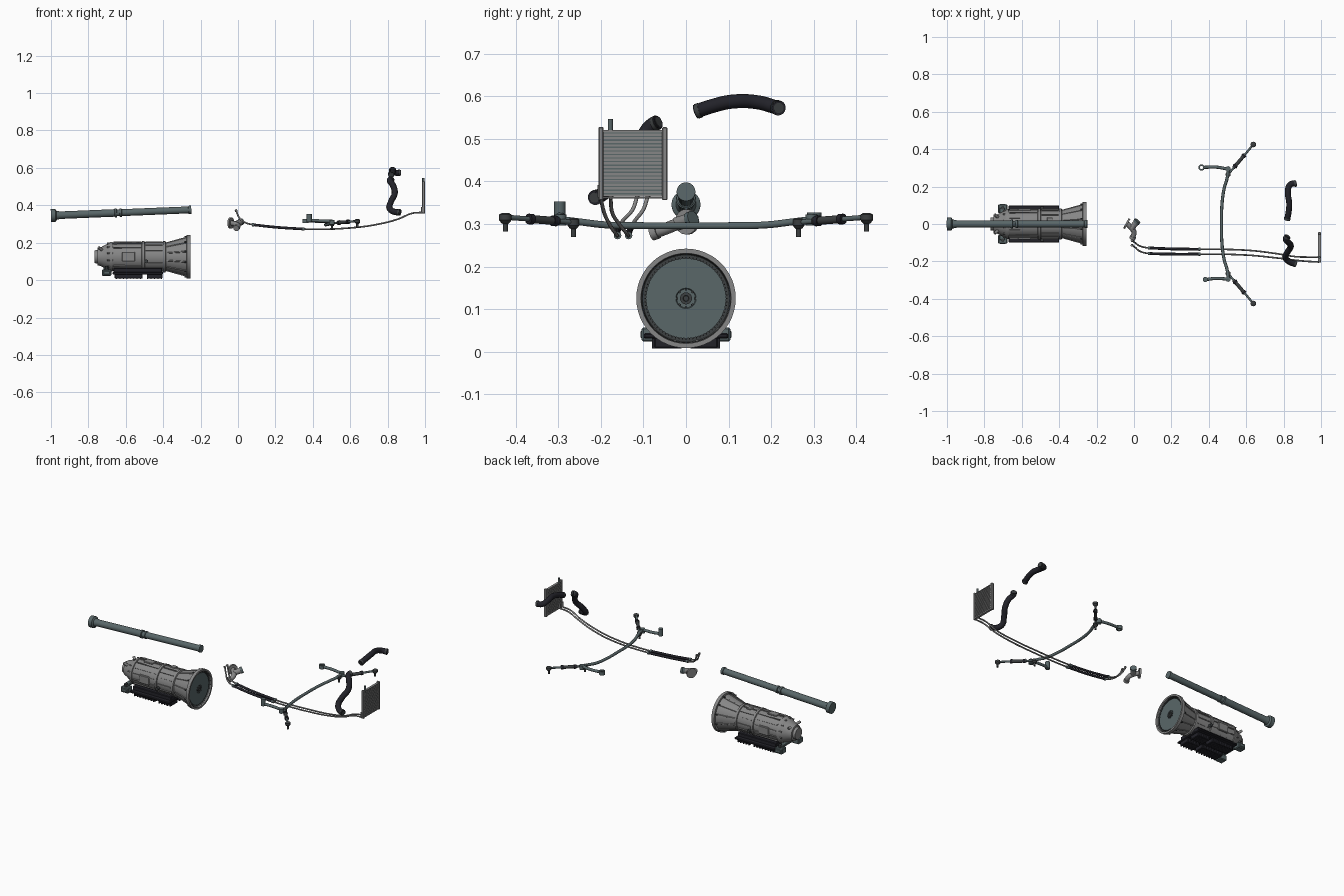
import bpy, bmesh, math
from mathutils import Vector, Matrix

cube = bpy.data.objects.get("Cube")
if cube:
    bpy.data.objects.remove(cube, do_unlink=True)


def material(name, rgb):
    m = bpy.data.materials.new(name)
    m.use_nodes = True
    m.diffuse_color = (*rgb, 1)
    m.node_tree.nodes["Principled BSDF"].inputs["Base Color"].default_value = (*rgb, 1)
    return m


ALLOY = material("cast alloy", (.24, .24, .24))
STEEL = material("grey green steel", (.10, .135, .14))
DARK = material("dark metal", (.045, .05, .052))
RUBBER = material("black rubber", (.016, .016, .022))


def finish(bm, name, mat, smooth=True):
    bmesh.ops.recalc_face_normals(bm, faces=bm.faces)
    mesh = bpy.data.meshes.new(name)
    bm.to_mesh(mesh)
    bm.free()
    mesh.materials.append(mat)
    ob = bpy.data.objects.new(name, mesh)
    bpy.context.collection.objects.link(ob)
    if smooth:
        bpy.ops.object.select_all(action='DESELECT')
        ob.select_set(True)
        bpy.context.view_layer.objects.active = ob
        bpy.ops.object.shade_smooth_by_angle(angle=math.radians(35))
    return ob


def lathe(name, profile, mat, origin=(0, 0, 0), direction=(1, 0, 0), sides=32):
    """Turn (distance, radius) pairs around an axis."""
    bm = bmesh.new()
    rot = Vector((1, 0, 0)).rotation_difference(Vector(direction)).to_matrix().to_4x4()
    place = Matrix.Translation(origin) @ rot
    verts = [bm.verts.new(place @ Vector((d, 0, r))) for d, r in profile]
    edges = [bm.edges.new(p) for p in zip(verts, verts[1:])]
    axis = place.to_3x3() @ Vector((1, 0, 0))
    bmesh.ops.spin(bm, geom=verts + edges, cent=origin, axis=axis,
                   angle=math.tau, steps=sides)
    bmesh.ops.remove_doubles(bm, verts=bm.verts, dist=1e-5)
    return finish(bm, name, mat)


def rod(name, a, b, r, mat, sides=16):
    a, b = Vector(a), Vector(b)
    n = (b - a).length
    return lathe(name, [(0, 0), (0, r), (n, r), (n, 0)], mat, a, b - a, sides)


def boxes(name, items, mat, bevel=0):
    """Join boxes given as (centre, size, turn about the x axis)."""
    bm = bmesh.new()
    for centre, size, turn in items:
        place = Matrix.Rotation(turn, 4, 'X') @ Matrix.Translation(centre)
        bmesh.ops.create_cube(bm, size=1, matrix=place @ Matrix.Diagonal((*size, 1)))
    if bevel:
        bmesh.ops.bevel(bm, geom=bm.edges[:], offset=bevel, segments=1, affect='EDGES')
    return finish(bm, name, mat, False)


def tube(name, points, r, mat):
    """Smooth round pipe passing through the points."""
    cu = bpy.data.curves.new(name, 'CURVE')
    cu.dimensions = '3D'
    cu.bevel_depth, cu.bevel_resolution, cu.resolution_u = r, 3, 8
    cu.use_fill_caps = True
    sp = cu.splines.new('BEZIER')
    sp.bezier_points.add(len(points) - 1)
    for bp, p in zip(sp.bezier_points, points):
        bp.co = p
        bp.handle_left_type = bp.handle_right_type = 'AUTO'
    cu.materials.append(mat)
    ob = bpy.data.objects.new(name, cu)
    bpy.context.collection.objects.link(ob)
    bpy.ops.object.select_all(action='DESELECT')
    ob.select_set(True)
    bpy.context.view_layer.objects.active = ob
    bpy.ops.object.convert(target='MESH')
    bpy.ops.object.shade_smooth_by_angle(angle=math.radians(40))
    return bpy.context.object


# Drive shaft with end flange and centre joint
lathe("drive_shaft", [(0, 0), (0, .034), (.024, .034), (.03, .024), (.05, .02),
                      (.34, .02), (.342, .024), (.352, .024), (.354, .017),
                      (.366, .017), (.368, .022), (.378, .022), (.38, .0185),
                      (.735, .0185), (.737, .022), (.751, .022), (.751, 0)],
      STEEL, (-1, 0, .345), (.75, 0, .031))

# Gearbox casing: tail, body, bell housing
AX = (0, 0, .125)
lathe("gearbox_casing", [(-.768, 0), (-.768, .034), (-.752, .036), (-.75, .046),
                         (-.735, .05), (-.69, .073), (-.68, .08), (-.672, .08),
                         (-.67, .075), (-.515, .078), (-.513, .084), (-.5, .084),
                         (-.498, .078), (-.402, .078), (-.4, .083), (-.388, .083),
                         (-.385, .076), (-.275, .106), (-.274, .117), (-.255, .117),
                         (-.255, .106), (-.285, .102), (-.285, 0)], ALLOY, AX, sides=48)
ribs = []
for i in range(14):
    ribs.append(((-.59, 0, .077), (.15, .005, .009), math.tau * i / 14))
    ribs.append(((-.45, 0, .079), (.09, .005, .008), math.tau * (i + .5) / 14))
casing_ribs = boxes("casing_ribs", ribs, ALLOY)
casing_ribs.location = AX
for i in range(12):
    a = math.tau * (i + .5) / 12
    u = Vector((0, math.cos(a), math.sin(a)))
    rod("bell_rib", Vector(AX) + u * .075 + Vector((-.385, 0, 0)),
        Vector(AX) + u * .108 + Vector((-.27, 0, 0)), .004, ALLOY, 6)
    rod("bell_bolt", Vector(AX) + u * .11 + Vector((-.287, 0, 0)),
        Vector(AX) + u * .11 + Vector((-.272, 0, 0)), .005, DARK, 6)
    rod("tail_bolt", Vector(AX) + u * .073 + Vector((-.7, 0, 0)),
        Vector(AX) + u * .073 + Vector((-.668, 0, 0)), .0045, ALLOY, 6)

# Flywheel disc, teeth and hub
lathe("flywheel", [(-.284, 0), (-.284, .094), (-.265, .094), (-.265, .024),
                   (-.268, .022), (-.268, 0)], STEEL, AX, sides=48)
lathe("bell_recess", [(-.283, .093), (-.283, .1025), (-.262, .1045), (-.262, .106)],
      DARK, AX, sides=48)
teeth = boxes("ring_teeth", [((-.273, 0, .095), (.014, .0025, .005), math.tau * i / 72)
                             for i in range(72)], DARK)
teeth.location = AX
lathe("flywheel_hub", [(-.27, 0), (-.27, .014), (-.262, .014), (-.262, .007),
                       (-.266, .006), (-.266, 0)], DARK, AX)
for i in range(8):
    u = Vector((0, math.cos(math.tau * i / 8), math.sin(math.tau * i / 8))) * .021
    rod("hub_bolt", Vector(AX) + u + Vector((-.27, 0, 0)),
        Vector(AX) + u + Vector((-.262, 0, 0)), .003, DARK, 6)

# Side fittings on the casing
for s in (-1, 1):
    boxes("side_cover", [((-.585, s * .075, .125), (.07, .014, .05), 0)], ALLOY, .003)
    rod("side_plug", (-.49, s * .07, .1), (-.49, s * .093, .1), .01, DARK)
    rod("tail_port", (-.72, s * .03, .155), (-.745, s * .05, .175), .008, ALLOY)
boxes("top_cover", [((-.6, 0, .203), (.06, .04, .008), 0),
                    ((-.45, .02, .204), (.03, .03, .006), 0)], ALLOY, .002)

# Sump in two halves, with cooling ribs
boxes("sump", [((-.535, 0, .05), (.26, .15, .03), 0),
               ((-.535, 0, .037), (.27, .20, .012), 0),
               ((-.585, .045, .021), (.15, .06, .026), 0),
               ((-.585, -.045, .021), (.15, .06, .026), 0),
               ((-.445, .045, .021), (.08, .06, .026), 0),
               ((-.445, -.045, .021), (.08, .06, .026), 0)], RUBBER, .003)
boxes("sump_ribs", [((-.65 + .0185 * i, s * .045, .02), (.005, .07, .026), 0)
                    for i in range(14) if i != 8 for s in (-1, 1)], RUBBER)

# Rear mount with two feet
boxes("rear_mount", [((-.705, 0, .063), (.03, .17, .014), 0)], STEEL, .003)
for s in (-1, 1):
    boxes("mount_foot", [((-.702, s * .082, .04), (.05, .045, .034), 0),
                         ((-.702, s * .098, .04), (.036, .018, .022), 0)], STEEL, .004)
    rod("mount_bolt", (-.702, s * .085, .05), (-.702, s * .085, .075), .01, DARK, 6)

# Thermostat housing: flange, body and two outlets
rod("housing_flange", (-.043, .005, .305), (-.034, .0, .305), .03, ALLOY)
tube("housing_body", [(-.036, .002, .305), (-.015, -.02, .3), (.0, -.045, .29),
                      (-.008, -.075, .279)], .014, ALLOY)
rod("housing_outlet", (-.012, -.022, .3), (.018, .016, .312), .016, ALLOY)
rod("outlet_collar", (.011, .008, .309), (.019, .017, .313), .019, STEEL)
rod("housing_collar", (-.004, -.066, .282), (-.01, -.08, .277), .0165, ALLOY)

# Cooler lines with rubber middle sections
LINE_Z = [(-.008, .365), (.006, .335), (.03, .312), (.08, .296), (.2, .283), (.35, .273),
          (.6, .279), (.76, .301), (.86, .328), (.93, .357), (.985, .362)]
LINES = [(-.09, -.1, -.117, -.128, -.133, -.135, -.14, -.158, -.174, -.177, -.177),
         (-.115, -.125, -.145, -.158, -.161, -.161, -.166, -.181, -.193, -.2, -.202)]
for ys in LINES:
    pts = [(x, y, z) for (x, z), y in zip(LINE_Z, ys)]
    tube("cooler_line", pts, .0045, ALLOY)
    tube("line_hose", pts[3:6], .0075, RUBBER)
    for p in pts[3:6:2]:
        rod("hose_clamp", Vector(p) - Vector((.006, 0, 0)),
            Vector(p) + Vector((.006, 0, 0)), .009, STEEL, 12)
    end = Vector(pts[0])
    rod("line_fitting", end, end + Vector((-.004, .001, .012)), .007, ALLOY, 6)
    tail = Vector(pts[-1])
    rod("cooler_fitting", tail, tail + Vector((0, 0, .03)), .006, ALLOY, 12)

# Oil cooler: side tanks, core tubes, fins
boxes("cooler_tanks", [((.992, y, .442), (.016, .012, .172), 0) for y in (-.2, -.05)],
      ALLOY, .002)
boxes("cooler_core", [((.991, -.125, .367 + .0084 * i), (.012, .145, .0055), 0)
                      for i in range(19)], ALLOY)
boxes("cooler_fins", [((.991, -.125, .442), (.006, .14, .15), 0)], STEEL)
boxes("cooler_rails", [((.992, -.125, z), (.014, .15, .004), 0) for z in (.362, .519)], ALLOY)
rod("cooler_nipple", (.991, -.178, .515), (.991, -.178, .547), .006, STEEL)

# Coolant hoses with end clamps
HOSES = {
    "upper_hose": [(.868, .218, .573), (.835, .21, .575), (.823, .17, .586),
                   (.83, .11, .588), (.826, .06, .577), (.818, .022, .564)],
    "lower_hose": [(.822, -.065, .54), (.812, -.08, .533), (.828, -.1, .508),
                   (.838, -.12, .465), (.818, -.155, .42), (.81, -.18, .385),
                   (.833, -.203, .366), (.868, -.215, .362)]}
for name, pts in HOSES.items():
    tube(name, pts, .0165, RUBBER)
    for end, nxt in ((pts[0], pts[1]), (pts[-1], pts[-2])):
        end = Vector(end)
        d = (Vector(nxt) - end).normalized()
        rod("hose_end_band", end + d * .003, end + d * .012, .0178, DARK, 20)
        rod("hose_bore", end - d * .001, end + d * .002, .012, DARK, 20)

# Steering centre link
half = [(.503, .29, .31), (.499, .25, .305), (.482, .19, .298), (.47, .1, .296)]
tube("centre_link", half + [(.468, 0, .296)] + [(x, -y, z) for x, y, z in half[::-1]],
     .0085, STEEL)

# Tie rods with sleeves and ball joints
for s in (-1, 1):
    inner, outer = Vector((.503, s * .265, .304)), Vector((.638, s * .425, .316))
    rod("tie_rod", inner, outer, .006, STEEL)
    rod("tie_rod_sleeve", inner.lerp(outer, .22), inner.lerp(outer, .64), .0095, DARK)
    for t in (.25, .6):
        rod("sleeve_clamp", inner.lerp(outer, t), inner.lerp(outer, t + .06), .0125, RUBBER)
    for c, r in ((inner, .014), (outer, .015)):
        lathe("ball_joint", [(-.034, 0), (-.034, .006), (-.016, .006), (-.014, .009),
                             (-.007, r), (.006, r), (.01, .008), (.01, 0)],
              DARK, c, (0, 0, 1), 20)
    rod("link_boss", (.503, s * .295, .296), (.503, s * .295, .322), .014, STEEL)

# Steering arm with upright boss, and idler arm with open eye
tube("steering_arm", [(.505, -.295, .315), (.44, -.291, .317), (.383, -.297, .32)], .0085, STEEL)
rod("steering_arm_boss", (.381, -.297, .31), (.381, -.297, .353), .0135, STEEL)
tube("idler_arm", [(.505, .293, .313), (.44, .304, .314), (.376, .303, .316)], .0085, STEEL)
lathe("idler_eye", [(-.011, .009), (-.011, .017), (.011, .017), (.011, .009), (-.011, .009)],
      STEEL, (.361, .302, .316), (0, 0, 1), 24)
